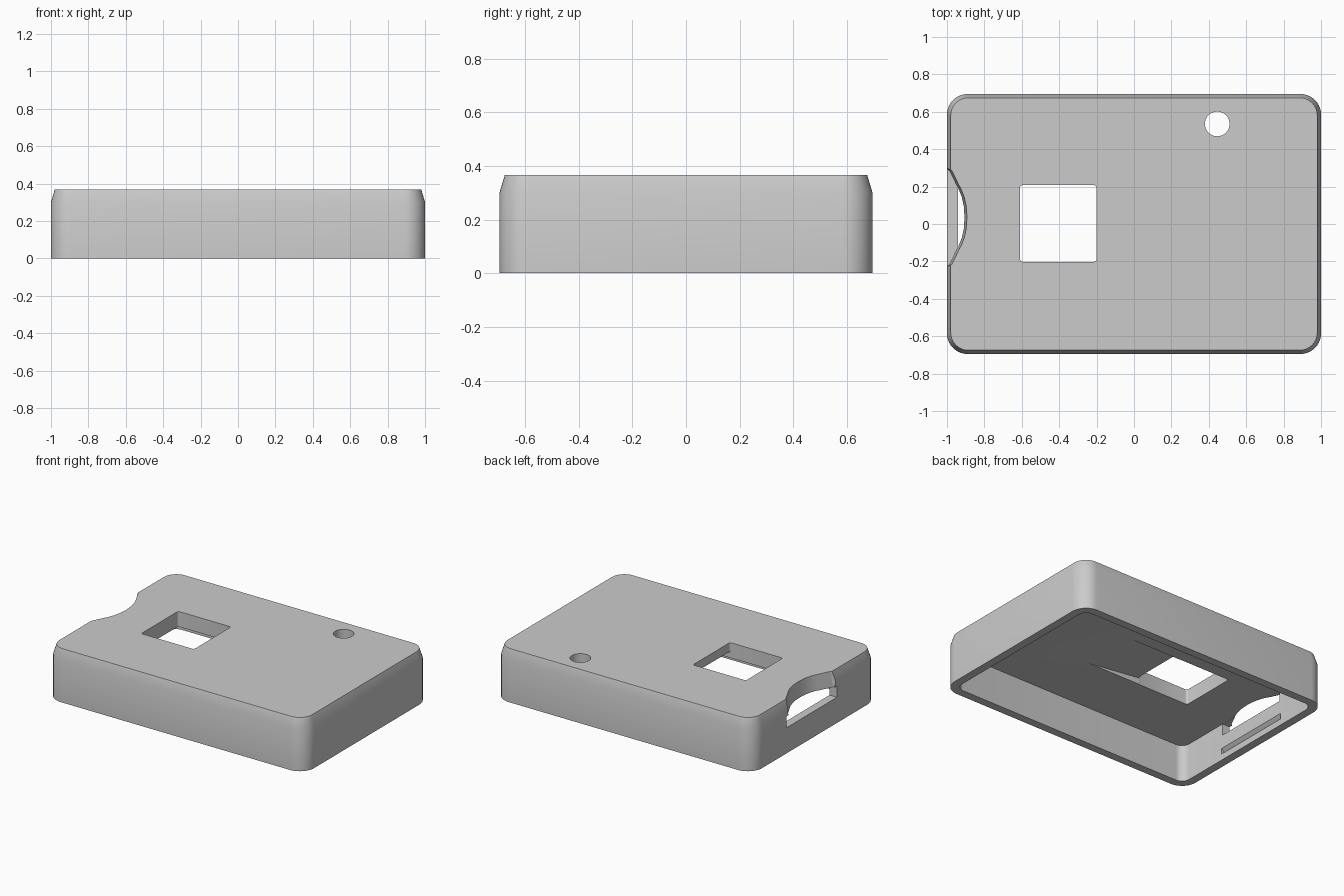
import bpy, bmesh, math

cube = bpy.data.objects.get("Cube")
if cube:
    bpy.data.objects.remove(cube, do_unlink=True)

grey = bpy.data.materials.new("plain grey")
grey.use_nodes = True
COLOUR = (0.6, 0.6, 0.6, 1)
grey.diffuse_color = COLOUR
grey.node_tree.nodes["Principled BSDF"].inputs["Base Color"].default_value = COLOUR


def rounded_rect(hx, hy, r, steps=10, cx=0, cy=0):
    pts = []
    for i, (sx, sy) in enumerate([(1, 1), (-1, 1), (-1, -1), (1, -1)]):
        for k in range(steps + 1):
            a = math.pi / 2 * (i + k / steps)
            pts.append((cx + sx * (hx - r) + r * math.cos(a),
                        cy + sy * (hy - r) + r * math.sin(a)))
    return pts


def loft(name, rings):
    """Closed solid through equal-length rings of 3D points."""
    bm = bmesh.new()
    loops = [[bm.verts.new(p) for p in ring] for ring in rings]
    for a, b in zip(loops, loops[1:]):
        for i in range(len(a)):
            j = (i + 1) % len(a)
            bm.faces.new((a[i], a[j], b[j], b[i]))
    bm.faces.new(loops[0][::-1])
    bm.faces.new(loops[-1])
    bmesh.ops.recalc_face_normals(bm, faces=bm.faces)
    mesh = bpy.data.meshes.new(name)
    bm.to_mesh(mesh)
    bm.free()
    mesh.materials.append(grey)
    obj = bpy.data.objects.new(name, mesh)
    bpy.context.collection.objects.link(obj)
    return obj


def at(pts, z):
    return [(x, y, z) for x, y in pts]


def prism(name, pts, z0, z1):
    return loft(name, [at(pts, z0), at(pts, z1)])


def along_y(name, section, y0, y1):
    return loft(name, [[(x, y, z) for x, z in section] for y in (y0, y1)])


# Outer shell with a steep chamfer around the top
H, CEILING, WALL = 0.367, 0.26, 0.058
side = rounded_rect(1, 0.695, 0.11)
shell = loft("case_shell", [at(side, 0), at(side, 0.3),
                            at(rounded_rect(0.98, 0.675, 0.095), H)])

# Hollow underside, square window and round hole
cutters = [
    prism("cavity_cutter", rounded_rect(1 - WALL, 0.695 - WALL, 0.06), -0.1, CEILING),
    prism("window_cutter", rounded_rect(0.205, 0.205, 0.015, 4, -0.405, 0.003), 0.2, 0.5),
    prism("round_hole_cutter", rounded_rect(0.066, 0.066, 0.066, 10, 0.445, 0.535), 0.2, 0.5),
]

# Ramp under the ceiling that deepens towards the window
cutters.append(along_y("ramp_cutter", [(-0.25, 0.2), (0.2, 0.2), (0.2, CEILING),
                                       (-0.25, CEILING + 0.05)], -0.2, 0.206))

# Thumb scoop in the top edge, above a slot in the side wall
MID = 0.035
half = [(0, -0.893), (0.06, -0.897), (0.11, -0.908), (0.15, -0.924), (0.18, -0.94),
        (0.21, -0.954), (0.25, -0.974), (0.29, -1.03)]
curve = [(x, MID - d) for d, x in half[:0:-1]] + [(x, MID + d) for d, x in half]
curve += [(-1.1, MID + 0.29), (-1.1, MID - 0.29)]
cutters.append(loft("scoop_cutter", [[(x - 0.018, y, 0.22) for x, y in curve],
                                     at(curve, H), at(curve, 0.5)]))
cutters.append(along_y("slot_cutter", [(-1.1, 0.18), (-0.9, 0.18), (-0.9, CEILING - 0.001),
                                       (-1.1, CEILING - 0.001)], MID - 0.28, MID + 0.28))

# Snap grooves inside both end walls
for s, label in ((-1, "right"), (1, "left")):
    inner = 1 - WALL
    section = [(inner - 0.03, 0.045), (inner + 0.025, 0.045), (inner + 0.025, 0.06),
               (inner, 0.085), (inner - 0.03, 0.085)]
    cutters.append(along_y(label + "_groove_cutter", [(s * x, z) for x, z in section],
                           MID - 0.29, MID + 0.29))

for cutter in cutters:
    mod = shell.modifiers.new(cutter.name, 'BOOLEAN')
    mod.operation = 'DIFFERENCE'
    mod.solver = 'EXACT'
    mod.object = cutter

# Bake the cuts and drop the cutters
bpy.context.view_layer.objects.active = shell
shell.select_set(True)
for mod in list(shell.modifiers):
    bpy.ops.object.modifier_apply(modifier=mod.name)
for cutter in cutters:
    bpy.data.objects.remove(cutter, do_unlink=True)
bpy.ops.object.shade_smooth_by_angle(angle=math.radians(25))
